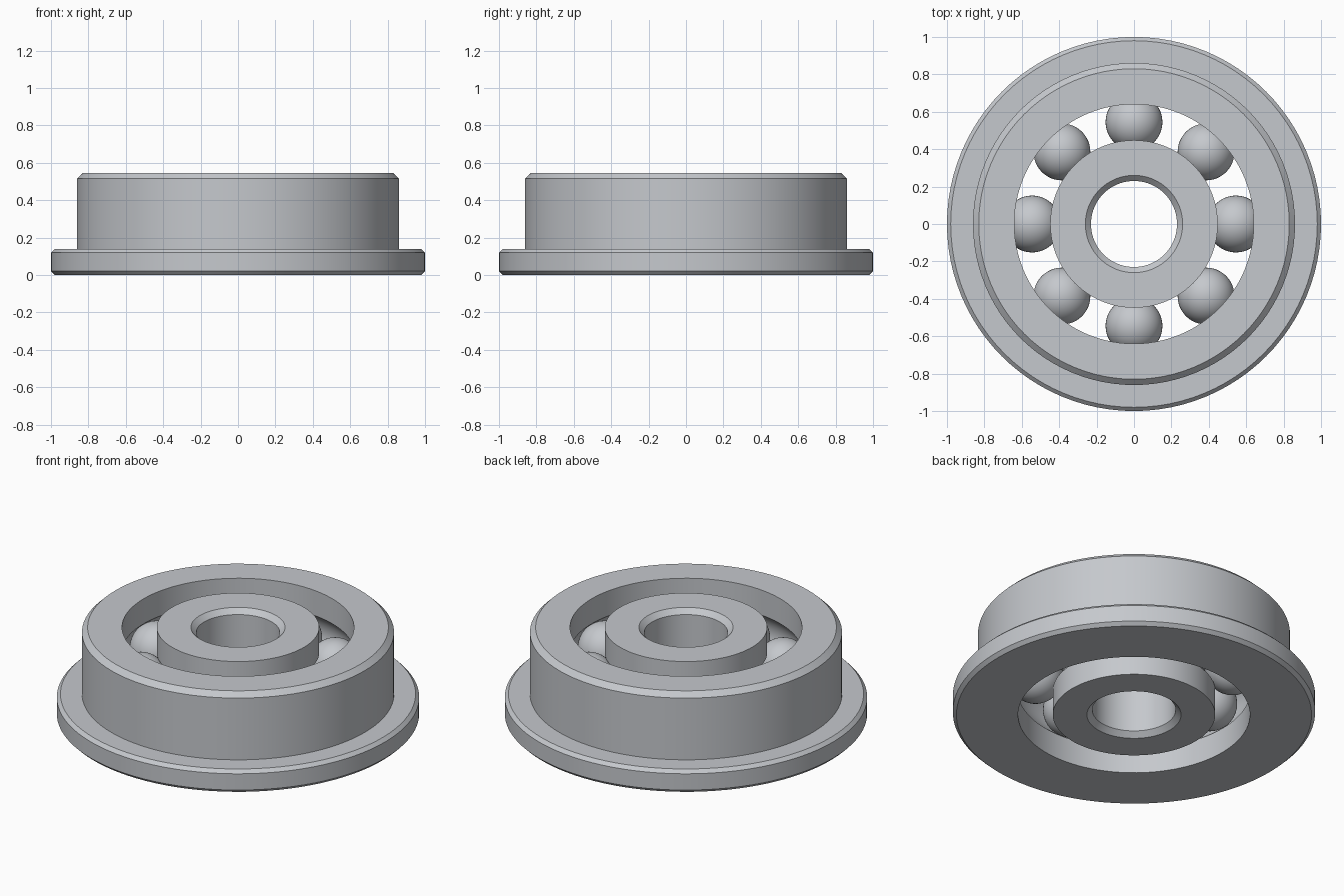
import bpy, bmesh, math

if "Cube" in bpy.data.objects:
    bpy.data.objects.remove(bpy.data.objects["Cube"], do_unlink=True)

STEEL = (0.56, 0.58, 0.61, 1)
steel = bpy.data.materials.new("brushed steel grey")
steel.use_nodes = True
steel.diffuse_color = STEEL
steel.node_tree.nodes["Principled BSDF"].inputs["Base Color"].default_value = STEEL

HEIGHT = 0.545
MID = HEIGHT / 2
PITCH = 0.545      # radius of the circle of ball centres
BALL = 0.152
INNER_WALL, OUTER_WALL = 0.448, 0.64
SEGMENTS = 96


def groove(wall, steps=12):
    """Ball race cut into a wall, listed from bottom to top."""
    r = BALL + 0.001
    half = math.acos(abs(wall - PITCH) / r)
    side = math.copysign(1, wall - PITCH)
    angles = [half * (2 * i / steps - 1) for i in range(steps + 1)]
    return [(PITCH + side * r * math.cos(a), MID + r * math.sin(a)) for a in angles]


def finish(obj):
    obj.data.materials.append(steel)
    bpy.ops.object.select_all(action='DESELECT')
    obj.select_set(True)
    bpy.context.view_layer.objects.active = obj
    bpy.ops.object.shade_smooth_by_angle(angle=math.radians(25))


def revolve(name, profile):
    """Spin a closed (radius, height) profile around z."""
    bm = bmesh.new()
    rings = []
    for i in range(SEGMENTS):
        a = math.tau * i / SEGMENTS
        rings.append([bm.verts.new((r * math.cos(a), r * math.sin(a), z))
                      for r, z in profile])
    n = len(profile)
    for i in range(SEGMENTS):
        a, b = rings[i], rings[(i + 1) % SEGMENTS]
        for j in range(n):
            k = (j + 1) % n
            bm.faces.new((a[j], b[j], b[k], a[k]))
    bmesh.ops.recalc_face_normals(bm, faces=bm.faces)
    mesh = bpy.data.meshes.new(name)
    bm.to_mesh(mesh)
    bm.free()
    obj = bpy.data.objects.new(name, mesh)
    bpy.context.collection.objects.link(obj)
    finish(obj)


# Flanged outer ring with chamfered rims and an inner race
revolve("flanged_outer_ring", [
    (OUTER_WALL, HEIGHT), (0.83, HEIGHT), (0.861, HEIGHT - 0.03),
    (0.861, 0.139), (0.98, 0.139), (1, 0.119), (1, 0.02), (0.98, 0),
    (OUTER_WALL, 0)] + groove(OUTER_WALL))

# Inner ring with chamfered bore and an outer race
revolve("inner_ring", [
    (INNER_WALL, HEIGHT), (0.26, HEIGHT), (0.23, HEIGHT - 0.03),
    (0.23, 0.03), (0.26, 0), (INNER_WALL, 0)] + groove(INNER_WALL))

# Eight balls between the rings
for i in range(8):
    a = math.tau * i / 8
    bpy.ops.mesh.primitive_uv_sphere_add(
        segments=48, ring_count=24, radius=BALL,
        location=(PITCH * math.cos(a), PITCH * math.sin(a), MID))
    ball = bpy.context.object
    ball.name = f"ball_{i + 1}"
    finish(ball)
